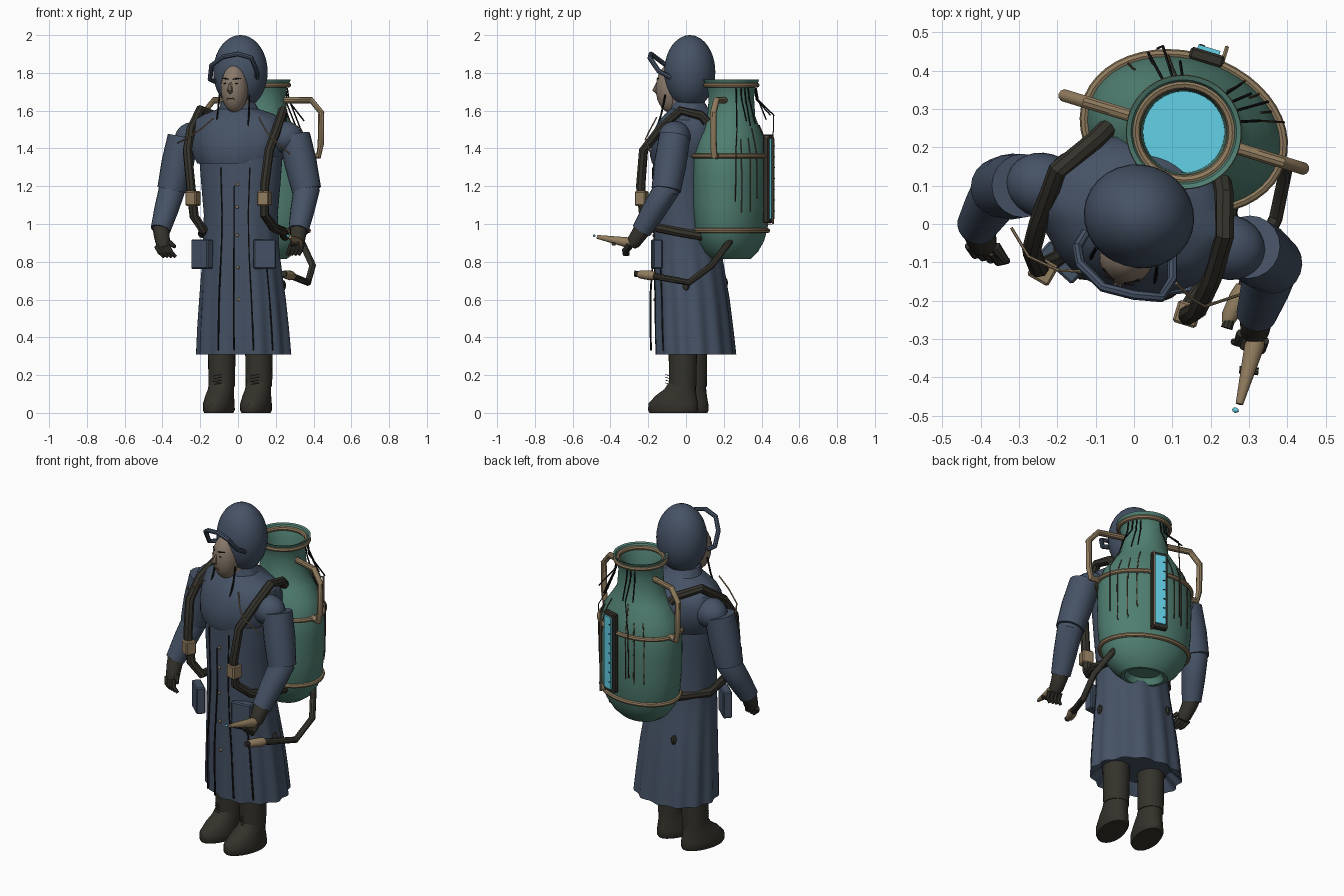
import bpy, bmesh, math, random
from mathutils import Vector, Matrix

if "Cube" in bpy.data.objects:
    bpy.data.objects.remove(bpy.data.objects["Cube"])

random.seed(4)
YAW = math.radians(-17)          # whole figure is turned slightly
R = Matrix.Rotation(YAW, 3, 'Z')


def material(name, rgb):
    m = bpy.data.materials.new(name)
    m.diffuse_color = (*rgb, 1)
    m.use_nodes = True
    m.node_tree.nodes["Principled BSDF"].inputs["Base Color"].default_value = m.diffuse_color
    return m


BLUE = material("slate_blue_cloth", (.06, .084, .13))
GREEN = material("tank_green", (.08, .21, .165))
BRASS = material("dull_brass", (.28, .2, .112))
DARK = material("dark_leather", (.035, .032, .024))
CYAN = material("cyan_glow", (.125, .64, .8))
SKIN = material("skin", (.25, .19, .145))
BLACK = material("black_line", (.008, .008, .008))
RUST = material("rust_brown", (.075, .045, .028))


def finish(name, bm, mat):
    bmesh.ops.recalc_face_normals(bm, faces=bm.faces)
    me = bpy.data.meshes.new(name)
    bm.to_mesh(me)
    bm.free()
    me.materials.append(mat)
    ob = bpy.data.objects.new(name, me)
    bpy.context.collection.objects.link(ob)
    return ob


def skin_rings(name, rings, mat, closed=False):
    bm = bmesh.new()
    vs = [[bm.verts.new(p) for p in ring] for ring in rings]
    n = len(vs[0])
    pairs = list(zip(vs, vs[1:])) + ([(vs[-1], vs[0])] if closed else [])
    for a, b in pairs:
        for i in range(n):
            j = (i + 1) % n
            bm.faces.new((a[i], a[j], b[j], b[i]))
    if not closed:
        bm.faces.new(vs[0])
        bm.faces.new(vs[-1])
    return finish(name, bm, mat)


def sweep(name, pts, radii, mat, sides=10, closed=False):
    """Round tube through points, one radius or one per point."""
    pts = [Vector(p) for p in pts]
    n = len(pts)
    if not isinstance(radii, (list, tuple)):
        radii = [radii] * n
    rings = []
    ref = None
    for i, p in enumerate(pts):
        prev = pts[i - 1] if (i or closed) else p
        nxt = pts[(i + 1) % n] if (i < n - 1 or closed) else p
        t = (nxt - prev).normalized()
        if ref is None:
            ref = Vector((0, 0, 1)) if abs(t.z) < .8 else Vector((0, 1, 0))
        u = (ref - t * ref.dot(t)).normalized()
        ref = u
        v = t.cross(u)
        rings.append([p + radii[i] * (math.cos(a) * u + math.sin(a) * v)
                      for a in (k * math.tau / sides for k in range(sides))])
    return skin_rings(name, rings, mat, closed)


def section(ring, origin, t, off=0, fold=None):
    """Point on an oval ring (z, y shift, half width, half depth)."""
    z, cy, a, b = ring
    k = 1 + (fold(z, t) if fold else 0)
    p = R @ Vector((math.cos(t) * (a * k + off), cy + math.sin(t) * (b * k + off), 0))
    return Vector((origin[0] + p.x, origin[1] + p.y, z))


def surface(rings, origin, z, deg, off=0, fold=None):
    for r0, r1 in zip(rings, rings[1:]):
        if r0[0] <= z <= r1[0]:
            f = (z - r0[0]) / (r1[0] - r0[0])
            ring = [p + (q - p) * f for p, q in zip(r0, r1)]
            return section(ring, origin, math.radians(deg), off, fold)


def loft(name, rings, origin, mat, n=32, fold=None):
    return skin_rings(name, [[section(r, origin, i * math.tau / n, 0, fold)
                              for i in range(n)] for r in rings], mat)


def box(name, loc, size, mat, yaw=YAW, bevel=.006):
    bm = bmesh.new()
    bmesh.ops.create_cube(bm, size=1, matrix=Matrix.Translation(loc)
                          @ Matrix.Rotation(yaw, 4, 'Z') @ Matrix.Diagonal((*size, 1)))
    if bevel:
        bmesh.ops.bevel(bm, geom=bm.edges[:], offset=bevel, segments=1, affect='EDGES')
    return finish(name, bm, mat)


def ball(name, loc, size, mat, u=24, v=14):
    bm = bmesh.new()
    bmesh.ops.create_uvsphere(bm, u_segments=u, v_segments=v, radius=1,
                              matrix=Matrix.Translation(loc) @ R.to_4x4() @ Matrix.Diagonal((*size, 1)))
    return finish(name, bm, mat)


# Long coat with pleats that deepen toward the hem
def pleat(z, t):
    return max(0, 1.1 - z) * (.045 * math.cos(13 * t) + .018 * math.cos(5 * t))


COAT = [(.31, .055, .25, .205), (.45, .045, .242, .2), (.6, .035, .23, .192), (.75, .02, .215, .182),
        (.85, .01, .205, .175), (1.05, 0, .198, .168), (1.2, 0, .212, .17), (1.36, 0, .225, .17)]
BODY = (.015, 0)
loft("coat", [(.37, .05, .19, .15), (.33, .055, .23, .185)] + COAT, BODY, BLUE, 84, pleat)

# Shoulder cape
CAPE = [(1.32, 0, .215, .185), (1.36, .005, .238, .2), (1.43, .015, .26, .204), (1.5, .02, .258, .19),
        (1.55, .022, .238, .165), (1.582, .02, .185, .135), (1.61, .01, .105, .1), (1.65, 0, .085, .085)]
loft("cape", CAPE, (0, .01), BLUE, 54, lambda z, t: .014 * math.cos(9 * t) + .01 * math.cos(4 * t))

# Coat seams (the middle cords hang free lower down), buttons and tears
for i, (d, top, hang) in enumerate(((-106, 1.3, .02), (-86, 1.2, .03), (-64, 1.3, 0), (-36, .85, 0))):
    zs = [.33 + (top - .33) * k / 12 for k in range(13)]
    sweep(f"coat_seam_{i}", [surface(COAT, BODY, z, d, .001 + hang * min(1, max(0, (.95 - z) * 3)), pleat)
                             for z in zs], [.005] * 6 + [.004] * 7, BLACK, 6)
for i, z in enumerate((.6, .77, .94, 1.09, 1.21)):
    ball(f"button_{i}", surface(COAT, BODY, z, -81, .003, pleat), (.009, .007, .009), BRASS, 10, 6)
for i, (z, d) in enumerate(((.675, 12), (.69, 128))):
    ball(f"coat_tear_{i}", surface(COAT, BODY, z, d, .001, pleat), (.014, .02, .028), DARK, 8, 6)

# Hip pouches
box("left_pouch", (-.19, -.1, .84), (.12, .05, .155), BLUE, math.radians(-42))
box("right_pouch", (.14, -.155, .84), (.12, .05, .155), BLUE, math.radians(6))

# Cords across the chest
for side, pts in (("left", [(-.13, -.125, 1.56), (-.2, -.12, 1.5), (-.275, -.085, 1.45), (-.32, -.01, 1.43)]),
                  ("right", [(.11, -.155, 1.565), (.15, -.195, 1.49), (.185, -.215, 1.45), (.275, -.185, 1.37)])):
    sweep(f"{side}_chest_cord", pts, .004, BRASS, 6)

# Boots
for side, o in (("left", (-.087, .035)), ("right", (.11, -.02))):
    loft(f"{side}_boot_foot", [(0, -.05, .07, .13), (.015, -.05, .078, .138), (.05, -.05, .077, .135),
         (.09, -.035, .072, .112), (.125, -.012, .068, .085), (.16, 0, .066, .072)], o, DARK, 24)
    loft(f"{side}_boot_shaft", [(.14, .003, .07, .073), (.16, .003, .07, .073), (.4, .003, .074, .076)], o, DARK, 24)
    for k in range(4):
        p = Vector((*o, .15 + .015 * k)) + R @ Vector((0, -.072, 0))
        sweep(f"{side}_lace_{k}", [p + R @ Vector((-.025, 0, 0)), p + R @ Vector((.025, -.012, .008))], .002, DARK, 5)

# Hood, face and raised visor frame
HEAD = Vector((.013, .02, 1.805))
ball("hood", HEAD, (.145, .135, .195), BLUE, 28, 20)
ball("face", HEAD + R @ Vector((0, -.108, -.088)), (.072, .077, .127), SKIN)
sweep("neck", [(.0, .0, 1.55), (.0, -.02, 1.68)], .07, SKIN, 16)


def on_face(x, y, z):
    return HEAD + R @ Vector((x, y, z))


sweep("nose", [on_face(0, -.172, -.045), on_face(0, -.193, -.1), on_face(0, -.18, -.108)], [.006, .014, .01], SKIN, 8)
for s in (-1, 1):
    sweep(f"brow_{s}", [on_face(s * .014, -.178, -.038), on_face(s * .05, -.158, -.034)], .0035, BLACK, 6)
    ball(f"eye_{s}", on_face(s * .03, -.174, -.062), (.011, .005, .003), BLACK, 10, 6)
    sweep(f"chin_strap_{s}", [on_face(s * .082, -.11, -.12), on_face(s * .087, -.13, -.22),
                              on_face(s * .09, -.16, -.31)], .005, BLACK, 6)
sweep("mouth", [on_face(-.02, -.174, -.142), on_face(0, -.178, -.14), on_face(.02, -.174, -.142)], .003, RUST, 6)
sweep("visor_frame", [(-.125, -.02, 1.755), (-.148, -.06, 1.765), (-.14, -.105, 1.84), (-.08, -.165, 1.885), (0, -.185, 1.9),
                      (.07, -.192, 1.88), (.1, -.145, 1.81), (.1, -.08, 1.775)], .013, BLUE, 8)

# Arms, gloves and fingers
ARMS = {"left": [(-.29, .1, 1.46), (-.35, .095, 1.18), (-.41, -.005, .97), (-.395, -.05, .89)],
        "right": [(.3, -.06, 1.465), (.363, -.105, 1.18), (.32, -.235, .965), (.315, -.28, .9)]}
for side, pts in ARMS.items():
    b, c, d, e = map(Vector, pts)
    ball(f"{side}_shoulder", b + Vector((-.055 if b.x > 0 else .055, 0, -.005)), (.1, .085, .085), BLUE)
    sweep(f"{side}_upper_sleeve", [b, b.lerp(c, .5), c], [.083, .086, .078], BLUE, 20)
    sweep(f"{side}_lower_sleeve", [c + (b - c) * .25, c, c.lerp(d, .5), d], [.055, .07, .064, .053], BLUE, 20)
    sweep(f"{side}_glove", [d + (c - d) * .06, d.lerp(e, .4), e, e + (e - d) * .25],
          [.047, .042, .038, .026], DARK, 14)
    inward = .04 if side == "left" else -.02
    for k in range(4):
        p = e + R @ Vector((-.032 + .021 * k, -.015, -.01))
        sweep(f"{side}_finger_{k}", [p, p + Vector((inward * .4, -.025, -.03)),
                                     p + Vector((inward, -.022, -.055))], [.013, .012, .009], DARK, 8)
    p = e + Vector((inward * .8, -.01, .01))
    sweep(f"{side}_thumb", [p, p + Vector((inward * .7, -.035, -.02))], [.016, .01], DARK, 8)

# Spray nozzle held in the hand
sweep("nozzle", [(.322, -.27, .9), (.315, -.315, .903), (.275, -.47, .932)], [.02, .027, .01], BRASS, 14)
ball("nozzle_drop", (.265, -.486, .937), (.009, .007, .007), CYAN, 8, 6)
sweep("nozzle_trigger", [(.275, -.38, .895), (.325, -.385, .895)], .01, DARK, 8)

# Hose from tank to brass valve
sweep("hose", [(.24, .26, .95), (.33, .24, .92), (.395, .135, .78), (.37, .015, .69), (.285, -.17, .724)], .018, DARK, 10)
sweep("hose_valve", [(.287, -.165, .725), (.275, -.19, .728), (.25, -.24, .733), (.243, -.26, .735)],
      [.022, .026, .022, .014], BRASS, 12)
sweep("hose_valve_tip", [(.25, -.245, .735), (.242, -.272, .737)], .016, DARK, 10)

# Harness straps and buckles
STRAPS = {"left": [(-.07, .25, 1.53), (-.1, .22, 1.565), (-.2, .14, 1.605), (-.25, 0, 1.5), (-.268, -.07, 1.39), (-.25, -.115, 1.2),
                   (-.232, -.11, 1.04), (-.185, -.08, .97), (-.19, .05, .95), (-.05, .2, .94)],
          "right": [(.23, .11, 1.54), (.235, .08, 1.575), (.237, -.03, 1.6), (.205, -.14, 1.5), (.165, -.225, 1.39), (.14, -.24, 1.2),
                    (.14, -.225, 1.05), (.19, -.15, .98), (.24, -.05, .96), (.25, .12, .93)]}
for side, pts in STRAPS.items():
    sweep(f"{side}_strap", pts, .025, DARK, 8)
box("left_buckle", (-.238, -.122, 1.135), (.064, .06, .078), BRASS, math.radians(-30))
box("right_buckle", (.139, -.235, 1.135), (.064, .06, .078), BRASS)

# Tank: oval body narrowing to a round flared neck
TANK = (.13, .24)
SHELL = [(.815, 0, .13, .1), (.85, 0, .18, .135), (.91, 0, .225, .168), (.98, 0, .25, .186), (1.1, 0, .262, .195),
         (1.25, 0, .265, .196), (1.36, 0, .26, .193), (1.44, 0, .23, .176), (1.51, 0, .175, .148),
         (1.57, 0, .132, .126), (1.67, 0, .122, .12), (1.72, 0, .13, .128), (1.765, 0, .15, .148)]
loft("tank", [(.85, 0, .09, .07), (.815, 0, .11, .085)] + SHELL
     + [(1.76, 0, .138, .136), (1.71, 0, .112, .11), (1.56, 0, .106, .106)], TANK, GREEN, 48)
loft("tank_fluid", [(1.555, 0, .107, .107), (1.565, 0, .107, .107)], TANK, CYAN, 32)
for name, z, off in (("lower", .965, .004), ("upper", 1.36, .004), ("neck", 1.735, .002), ("inner_neck", 1.74, -.012)):
    sweep(f"{name}_band", [surface(SHELL, TANK, z, d, off) for d in range(0, 360, 8)], .013, BRASS, 8, True)


def tank_local(x, y, z):
    p = R @ Vector((x, y, 0))
    return Vector((TANK[0] + p.x, TANK[1] + p.y, z))


# Carrying handles
for side, s in (("left", -1), ("right", 1)):
    sweep(f"{side}_handle", [tank_local(s * x, 0, z) for x, z in
          ((.11, 1.655), (.27, 1.655), (.325, 1.59), (.322, 1.42), (.31, 1.36), (.25, 1.36))], .017, BRASS, 10)

# Level gauge with frame, glass, ticks and one guard rod
box("gauge_frame", tank_local(0, .204, 1.24), (.092, .032, .47), DARK)
box("gauge_glass", tank_local(0, .22, 1.24), (.06, .02, .425), CYAN, bevel=0)
for k in range(7):
    box(f"gauge_tick_{k}", tank_local(-.02, .231, 1.07 + .057 * k), (.015, .003, .005), BLACK, bevel=0)
sweep("gauge_guard", [tank_local(.043, .2, 1.46), tank_local(.043, .243, 1.46),
                      tank_local(.043, .243, 1.0), tank_local(.043, .2, 1.0)], .006, BRASS, 6)

# Rust drips down the back, loose wires from the neck
for i, d in enumerate((38, 52, 64, 112, 124, 138)):
    top, low = random.uniform(1.42, 1.54), random.uniform(1.05, 1.15)
    sweep(f"rust_drip_{i}", [surface(SHELL, TANK, top + (low - top) * k / 8, d + random.uniform(-.3, .3), .002)
                             for k in range(9)], .003, RUST, 5)
for i, d in enumerate((28, 40, 50, 60, 108, 118, 128)):
    a = math.radians(d)
    reach = random.uniform(.18, .23)
    end = tank_local(math.cos(a) * reach * 1.12, math.sin(a) * reach, random.uniform(1.49, 1.58))
    sweep(f"loose_wire_{i}", [surface(SHELL, TANK, 1.72, d, .003), surface(SHELL, TANK, 1.66, d, .02), end],
          .004, BLACK, 5)
    if i in (0, 5):
        sweep(f"wire_tail_{i}", [end, surface(SHELL, TANK, 1.4, d, .03), surface(SHELL, TANK, 1.12, d, .012)], .003, RUST, 5)

# Smooth shading with crisp edges kept
for ob in bpy.context.scene.objects:
    ob.select_set(True)
    bpy.context.view_layer.objects.active = ob
bpy.ops.object.shade_smooth_by_angle(angle=math.radians(35))
